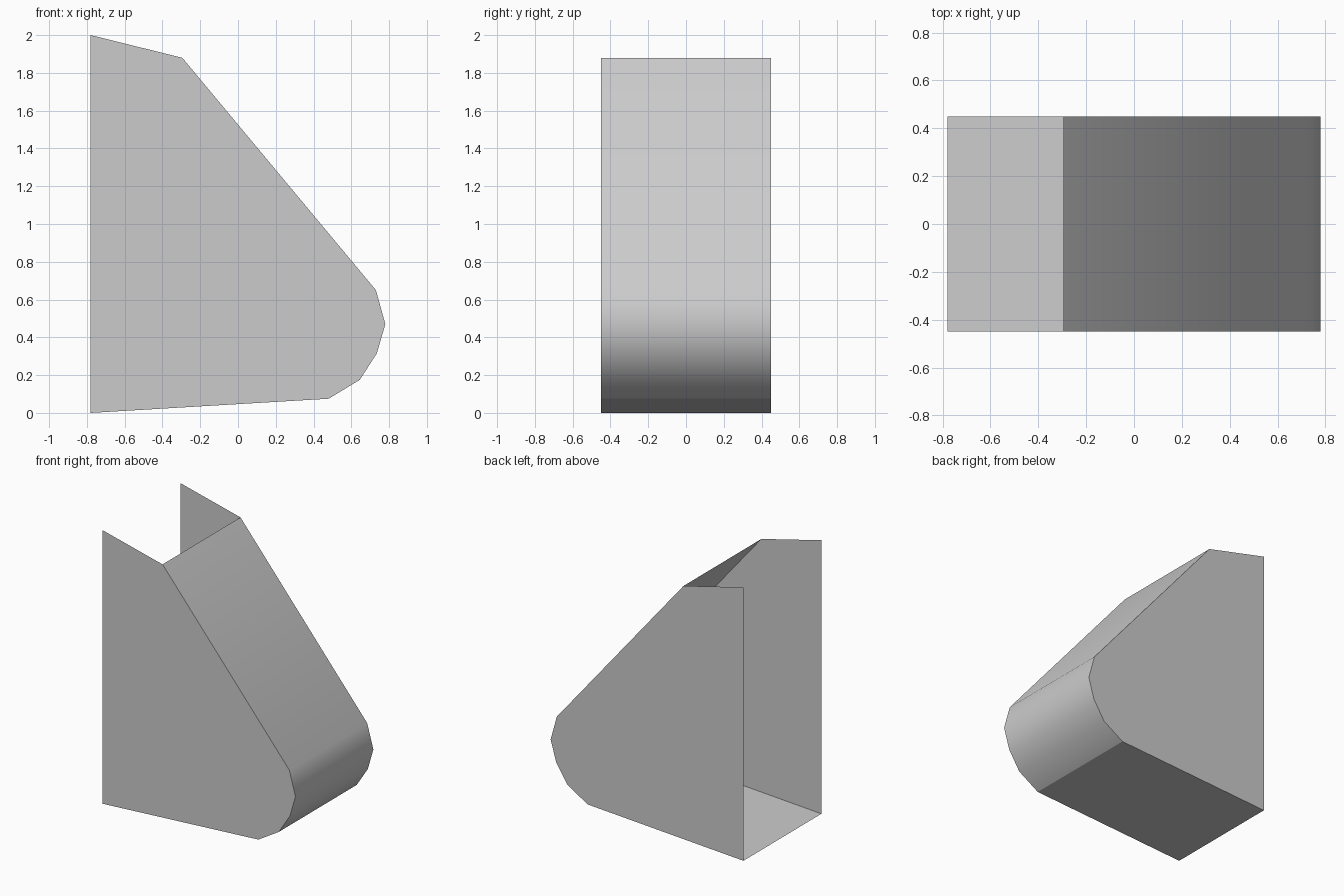
import bpy
import bmesh

cube = bpy.data.objects.get("Cube")
if cube:
    bpy.data.objects.remove(cube, do_unlink=True)

# One plain grey for the whole shell
grey = bpy.data.materials.new("plain grey")
grey.use_nodes = True
grey.diffuse_color = (0.6, 0.6, 0.6, 1)
grey.node_tree.nodes["Principled BSDF"].inputs["Base Color"].default_value = (0.6, 0.6, 0.6, 1)

HALF_WIDTH = 0.45

# Side outline: bottom back corner, round the nose, up the slope, top back corner
OUTLINE = [(-0.78, 0), (0.48, 0.075), (0.645, 0.175), (0.735, 0.315),
           (0.78, 0.47), (0.73, 0.65), (-0.295, 1.88), (-0.78, 2)]


def make_object(name, bm):
    mesh = bpy.data.meshes.new(name)
    bm.to_mesh(mesh)
    bm.free()
    mesh.materials.append(grey)
    obj = bpy.data.objects.new(name, mesh)
    bpy.context.collection.objects.link(obj)
    return obj


def side_panel(name, y):
    """Flat sheet filling the whole outline, facing outward."""
    bm = bmesh.new()
    points = OUTLINE if y < 0 else OUTLINE[::-1]
    bm.faces.new([bm.verts.new((x, y, z)) for x, z in points])
    return make_object(name, bm)


def strip(name, points, smooth):
    """Sheet swept across the width between the two side panels."""
    bm = bmesh.new()
    rows = [[bm.verts.new((x, y, z)) for y in (-HALF_WIDTH, HALF_WIDTH)] for x, z in points]
    for (a, b), (c, d) in zip(rows, rows[1:]):
        bm.faces.new((a, b, d, c)).smooth = smooth
    return make_object(name, bm)


# Two sides, the floor, and the rounded nose running into the slope;
# the back and the short top edge stay open
side_panel("front_side_panel", -HALF_WIDTH)
side_panel("back_side_panel", HALF_WIDTH)
strip("floor_panel", OUTLINE[:2], False)
strip("nose_and_slope_panel", OUTLINE[1:7], True)
